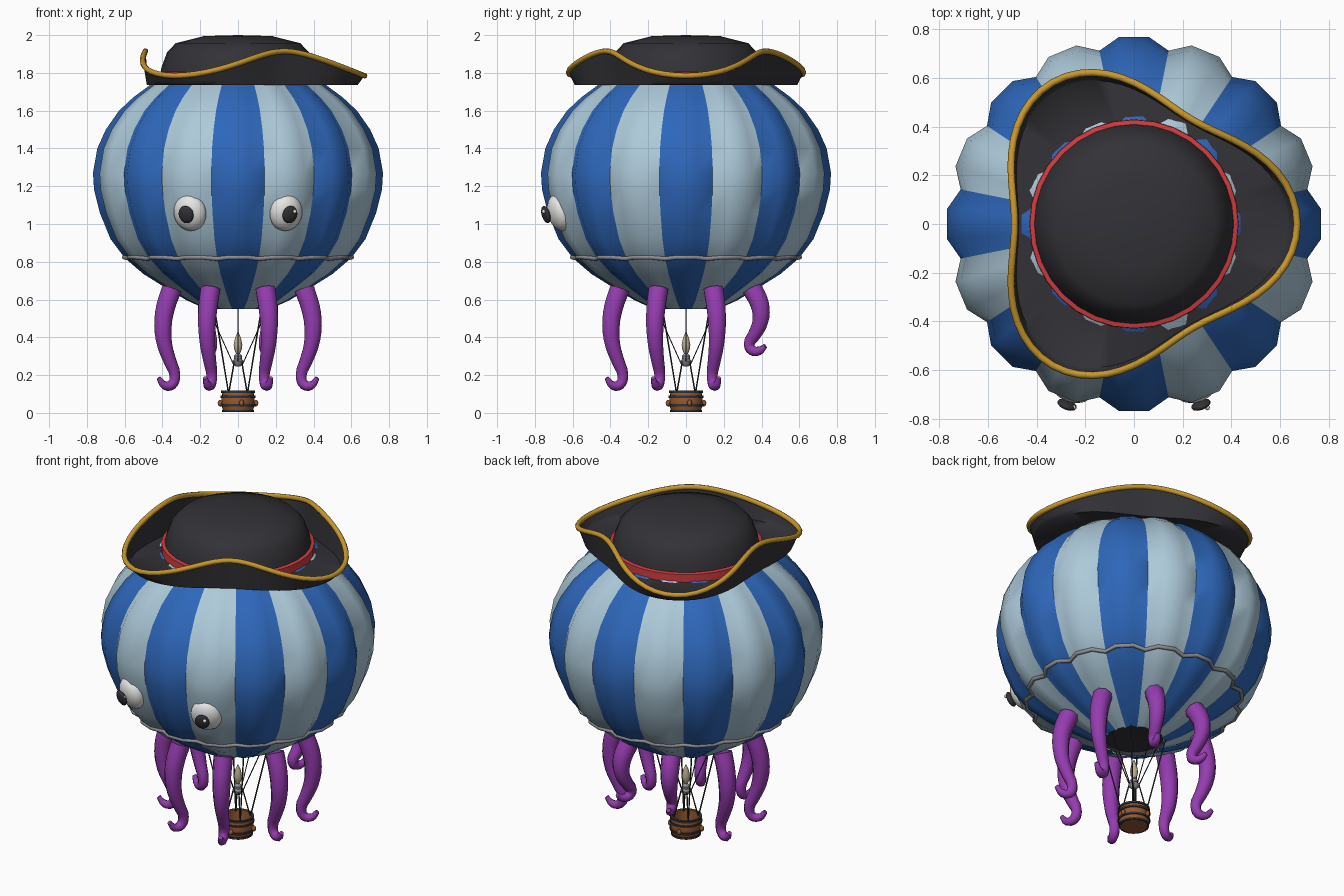
import bpy, bmesh
from math import sin, cos, pi, radians
from mathutils import Vector, Matrix

if "Cube" in bpy.data.objects:
    bpy.data.objects.remove(bpy.data.objects["Cube"])


def make_mat(name, col):
    m = bpy.data.materials.new(name)
    m.diffuse_color = (*col, 1)
    m.use_nodes = True
    m.node_tree.nodes["Principled BSDF"].inputs["Base Color"].default_value = m.diffuse_color
    return m


BLUE = make_mat("blue", (0.027, 0.135, 0.49))
PALE = make_mat("pale_blue", (0.42, 0.59, 0.70))
PURPLE = make_mat("purple", (0.30, 0.045, 0.43))
DARK = make_mat("charcoal", (0.032, 0.032, 0.038))
GOLD = make_mat("gold", (0.58, 0.31, 0.025))
RED = make_mat("red", (0.62, 0.045, 0.05))
BROWN = make_mat("brown", (0.30, 0.10, 0.03))
WHITE = make_mat("white", (0.80, 0.80, 0.78))
GREY = make_mat("grey", (0.26, 0.27, 0.29))
CREAM = make_mat("cream", (0.52, 0.43, 0.27))


def smooth(ob, angle=40):
    bpy.ops.object.select_all(action='DESELECT')
    ob.select_set(True)
    bpy.context.view_layer.objects.active = ob
    bpy.ops.object.shade_smooth_by_angle(angle=radians(angle))


def loft(name, rows, mats, mat_rule=None, cap=False, angle=40):
    """Skin a list of closed rings of equal length."""
    bm = bmesh.new()
    vs = [[bm.verts.new(p) for p in row] for row in rows]
    n = len(rows[0])
    for j in range(len(rows) - 1):
        for i in range(n):
            k = (i + 1) % n
            f = bm.faces.new((vs[j][i], vs[j][k], vs[j + 1][k], vs[j + 1][i]))
            f.material_index = mat_rule(i, j) if mat_rule else 0
    if cap:
        bm.faces.new(vs[0][::-1])
        bm.faces.new(vs[-1])
    me = bpy.data.meshes.new(name)
    bm.to_mesh(me)
    bm.free()
    for m in mats:
        me.materials.append(m)
    ob = bpy.data.objects.new(name, me)
    bpy.context.collection.objects.link(ob)
    smooth(ob, angle)
    return ob


def lathe(name, profile, mat, n=28, cap=False, angle=40):
    rows = [[(r * cos(2 * pi * i / n), r * sin(2 * pi * i / n), z) for i in range(n)]
            for r, z in profile]
    return loft(name, rows, [mat], cap=cap, angle=angle)


def tube(name, pts, radii, mat, kind='POLY', cyclic=False, bevel=2):
    """Round tube along a path, turned into a mesh."""
    cu = bpy.data.curves.new(name, 'CURVE')
    cu.dimensions = '3D'
    cu.bevel_depth = 1
    cu.bevel_resolution = bevel
    cu.resolution_u = 3
    cu.use_fill_caps = not cyclic
    sp = cu.splines.new(kind)
    if kind == 'BEZIER':
        sp.bezier_points.add(len(pts) - 1)
        for b, p, r in zip(sp.bezier_points, pts, radii):
            b.co, b.radius = p, r
            b.handle_left_type = b.handle_right_type = 'AUTO'
    else:
        sp.points.add(len(pts) - 1)
        for b, p, r in zip(sp.points, pts, radii):
            b.co, b.radius = (*p, 1), r
    sp.use_cyclic_u = cyclic
    cu.materials.append(mat)
    ob = bpy.data.objects.new(name, cu)
    bpy.context.collection.objects.link(ob)
    bpy.ops.object.select_all(action='DESELECT')
    ob.select_set(True)
    bpy.context.view_layer.objects.active = ob
    bpy.ops.object.convert(target='MESH')
    ob = bpy.context.view_layer.objects.active
    smooth(ob, 50)
    return ob


def ball(name, mat, matrix, seg=20):
    bpy.ops.mesh.primitive_uv_sphere_add(segments=seg, ring_count=seg // 2, radius=1)
    ob = bpy.context.object
    ob.name = name
    ob.data.transform(matrix)
    ob.data.materials.append(mat)
    smooth(ob, 60)
    return ob


def polar(r, a, z):
    return Vector((r * cos(a), r * sin(a), z))


# Balloon envelope: 16 puffed gores, three facets each
profile = [(.17, .55), (.27, .595), (.38, .66), (.50, .735), (.60, .82), (.675, .92),
           (.732, 1.06), (.762, 1.18), (.768, 1.27), (.745, 1.40), (.70, 1.50),
           (.63, 1.60), (.555, 1.67), (.46, 1.74), (.28, 1.84), (.02, 1.88)]


def gore_ring(r, z):
    ring = []
    for g in range(16):
        c = g * pi / 8
        ring += [polar(r * .945, c - pi / 16, z),
                 polar(r * 1.003, c - radians(4.6), z),
                 polar(r * 1.003, c + radians(4.6), z)]
    return ring


loft("envelope", [gore_ring(r, z) for r, z in profile], [BLUE, PALE],
     lambda i, j: (i // 3) % 2, angle=45)
lathe("envelope_mouth", [(.165, .552), (.16, .575), (.001, .585)], DARK)

# Scalloped ring around the lower envelope
tube("girdle_ring", [p + Vector((0, 0, .008 * (i % 3 > 0) - .004))
                     for i, p in enumerate(gore_ring(.603, .82))],
     [.012] * 48, GREY, cyclic=True)

# Hat crown and band
lathe("hat_crown", [(.42, 1.74), (.405, 1.83), (.375, 1.91), (.33, 1.957), (.18, 1.995),
                    (.001, 2.0)], DARK, 32, angle=60)
lathe("hat_band", [(.41, 1.738), (.43, 1.742), (.428, 1.80), (.405, 1.805)], RED, 32)

# Three-cornered brim, turned up between the corners
N = 72


def brim_ring(t):
    ring = []
    for i in range(N):
        a = 2 * pi * i / N
        c = cos(3 * a)
        r = .553 + .08 * c + (.027 + .01 * c) * t
        ring.append(polar(r, a, 1.735 + (.115 - .065 * c) * t))
    return ring


inner = [polar(.41, 2 * pi * i / N, 1.755) for i in range(N)]
rim = brim_ring(1)
loft("hat_brim", [inner, brim_ring(0), brim_ring(.33), brim_ring(.67), rim], [DARK], angle=70)
tube("brim_trim", rim, [.015] * N, GOLD, cyclic=True)

# Eyes, resting on the two front pale gores
for s in (-1, 1):
    side = "right" if s > 0 else "left"
    a = -pi / 2 + s * radians(20.8)
    out = Vector((cos(a), sin(a), -.28)).normalized()
    frame = out.to_track_quat('Z', 'Y').to_matrix().to_4x4()
    eye = Matrix.Translation(polar(.715, a, 1.06)) @ frame
    ball(side + "_eye", WHITE, eye @ Matrix.Diagonal((.09, .10, .06, 1)))
    look = Vector((s * .275, -.742, 1.05))
    ball(side + "_pupil", DARK,
         Matrix.Translation(look) @ frame @ Matrix.Diagonal((.042, .048, .018, 1)), 16)
    ball(side + "_glint", WHITE,
         Matrix.Translation(look + Vector((.026, -.012, .016))) @ Matrix.Scale(.011, 4), 8)

# Eight tentacles, the two at the back being shorter
arm = [(.38, .655, .056), (.415, .56, .054), (.43, .46, .05), (.42, .36, .043), (.388, .27, .036),
       (.362, .20, .031), (.378, .15, .028), (.42, .145, .023), (.455, .185, .013)]
for k in range(8):
    a = radians(22.5 + 45 * k)
    f = .64 if k in (1, 2) else 1
    tube("tentacle_%d" % (k + 1), [polar(r, a, .655 + (z - .655) * f) for r, z, w in arm],
         [w for r, z, w in arm], PURPLE, 'BEZIER')

# Basket: an open barrel with dark hoops and small side knobs
lathe("basket", [(.001, .004), (.076, .004), (.086, .035), (.088, .06), (.086, .09), (.083, .115),
                 (.074, .115), (.072, .03), (.001, .028)], BROWN, 20)
for z, r in ((.01, .083), (.04, .09), (.085, .09), (.112, .087)):
    w = .006
    lathe("basket_hoop", [(r - .012, z - w), (r + .002, z - w), (r + .002, z + w),
                          (r - .012, z + w)], DARK, 20)
for k in range(4):
    ball("basket_knob", BROWN, Matrix.Translation(polar(.097, k * pi / 2 + .2, .052))
         @ Matrix.Diagonal((.013, .013, .018, 1)), 8)

# Rigging, burner and flame
for k in range(4):
    a, d = k * pi / 2, k * pi / 2 + pi / 4
    tube("basket_rope", [polar(.18, d, .57), polar(.072, d, .11)], [.004] * 2, DARK, bevel=1)
    tube("burner_rope", [polar(.165, a, .57), polar(.03, a, .27)], [.003] * 2, DARK, bevel=1)
    tube("burner_strut", [polar(.028, d, .27), polar(.068, d, .11)], [.004] * 2, DARK, bevel=1)
lathe("burner", [(.012, .245), (.03, .262), (.032, .275), (.02, .285), (.022, .30), (.010, .315)],
      GREY, 12, cap=True)
lathe("flame", [(.008, .31), (.02, .335), (.023, .36), (.016, .395), (.002, .43)],
      CREAM, 12, cap=True, angle=60)
